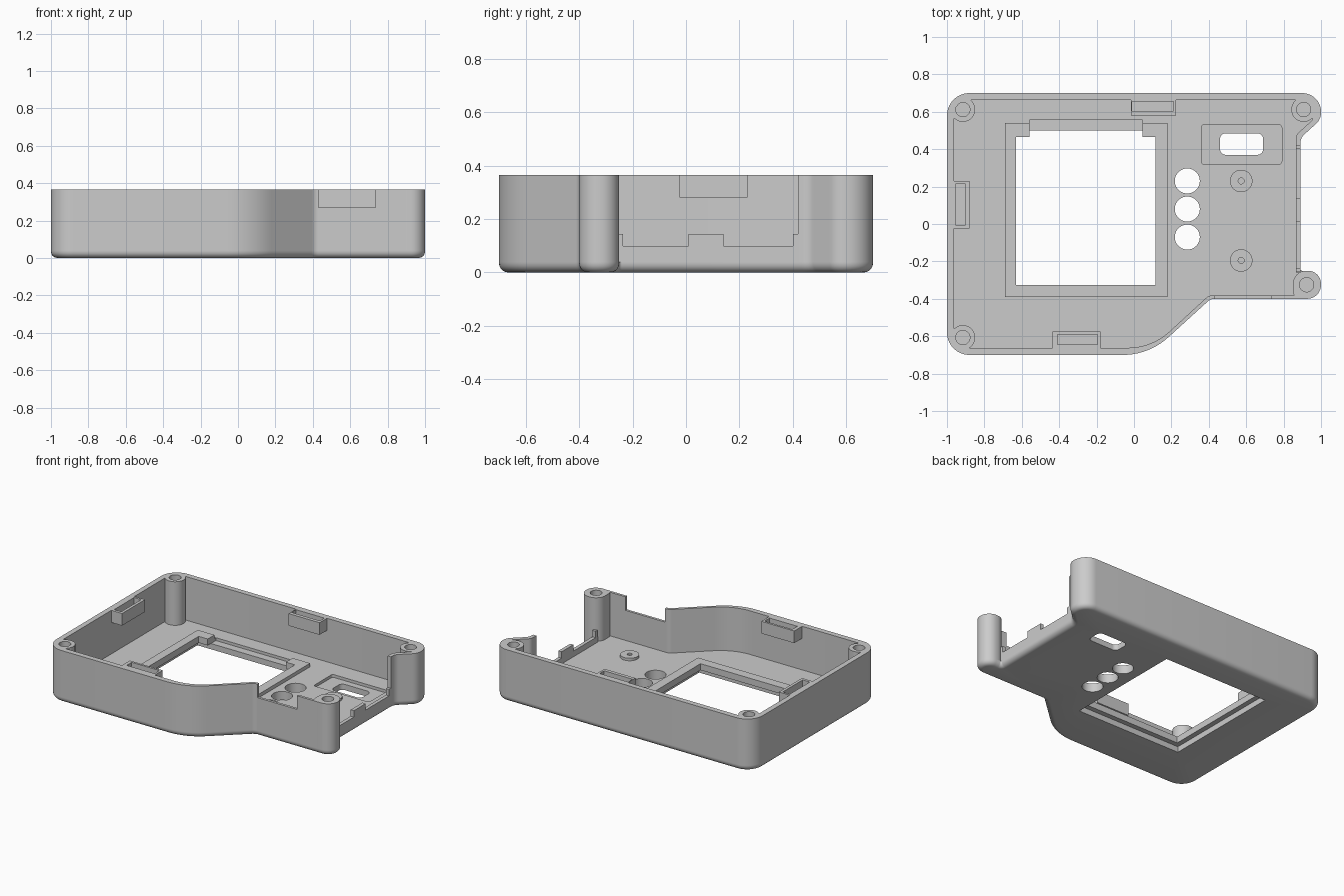
import bpy, bmesh, math
from mathutils import Vector

cube = bpy.data.objects.get("Cube")
if cube:
    bpy.data.objects.remove(cube, do_unlink=True)

grey = bpy.data.materials.new("light_grey")
grey.use_nodes = True
COLOUR = (0.6, 0.6, 0.6, 1)
grey.diffuse_color = COLOUR
grey.node_tree.nodes["Principled BSDF"].inputs["Base Color"].default_value = COLOUR

TOP, FLOOR, SPLIT = 0.365, 0.06, 0.04
parts = []


def rounded(corners, steps=10):
    """Outline from (x, y, radius) corners listed counter-clockwise."""
    pts = []
    for i, (x, y, r) in enumerate(corners):
        p = Vector((x, y))
        if r == 0:
            pts.append(p)
            continue
        a = (Vector(corners[i - 1][:2]) - p).normalized()
        b = (Vector(corners[(i + 1) % len(corners)][:2]) - p).normalized()
        half = a.angle(b) / 2
        centre = p + (a + b).normalized() * (r / math.sin(half))
        start = p + a * (r / math.tan(half)) - centre
        end = p + b * (r / math.tan(half)) - centre
        sweep = math.atan2(start.x * end.y - start.y * end.x, start.dot(end))
        first = math.atan2(start.y, start.x)
        for k in range(steps + 1):
            t = first + sweep * k / steps
            pts.append(centre + Vector((math.cos(t), math.sin(t))) * r)
    return pts


def rect(x0, x1, y0, y1, r=0):
    return rounded([(x0, y0, r), (x1, y0, r), (x1, y1, r), (x0, y1, r)])


def circle(x, y, r, sides=40):
    turn = math.tau / sides
    return [Vector((x + r * math.cos(i * turn), y + r * math.sin(i * turn))) for i in range(sides)]


def inset(pts, d):
    """Move an outline inwards by d with mitred corners."""
    out = []
    for i, p in enumerate(pts):
        e1 = (p - pts[i - 1]).normalized()
        e2 = (pts[(i + 1) % len(pts)] - p).normalized()
        n1, n2 = Vector((-e1.y, e1.x)), Vector((-e2.y, e2.x))
        out.append(p + (n1 + n2) * (d / (1 + n1.dot(n2))))
    return out


def solid(name, layers, holes=(), pocket_floor=None):
    """Solid through (outline, z) layers; holes go through or stop at pocket_floor."""
    bm = bmesh.new()

    def ring(pts, z):
        verts = [bm.verts.new((p.x, p.y, z)) for p in pts]
        edges = [bm.edges.new((v, verts[(i + 1) % len(verts)])) for i, v in enumerate(verts)]
        return verts, edges

    def bridge(low, high):
        for i in range(len(low)):
            j = (i + 1) % len(low)
            bm.faces.new((low[i], low[j], high[j], high[i]))

    def fill(edges):
        bmesh.ops.triangle_fill(bm, use_beauty=True, edges=edges, normal=(0, 0, 1))

    rings = [ring(pts, z) for pts, z in layers]
    for low, high in zip(rings, rings[1:]):
        bridge(low[0], high[0])
    bottom, top = list(rings[0][1]), list(rings[-1][1])
    for pts in holes:
        low = ring(pts, layers[0][1] if pocket_floor is None else pocket_floor)
        high = ring(pts, layers[-1][1])
        bridge(low[0], high[0])
        top += high[1]
        if pocket_floor is None:
            bottom += low[1]
        else:
            fill(low[1])
    fill(bottom)
    fill(top)
    bmesh.ops.recalc_face_normals(bm, faces=bm.faces)
    mesh = bpy.data.meshes.new(name)
    bm.to_mesh(mesh)
    bm.free()
    mesh.materials.append(grey)
    obj = bpy.data.objects.new(name, mesh)
    bpy.context.collection.objects.link(obj)
    parts.append(obj)


def plate(name, outline, z0, z1, holes=(), pocket_floor=None):
    solid(name, [(outline, z0), (outline, z1)], holes, pocket_floor)


# Floor underside with a rounded edge, window rebate, port and button holes
outer = rounded([(-1, -0.7, 0.12), (0.08, -0.7, 0.36), (0.41, -0.4, 0.05), (1, -0.4, 0.074),
                 (1, -0.25, 0.07), (0.89, -0.25, 0.01), (0.89, 0.46, 0.06),
                 (1, 0.56, 0.08), (1, 0.7, 0.1), (-1, 0.7, 0.12)])
R = 0.035
layers = []
for k in range(6):
    a = math.radians(18 * k)
    layers.append((inset(outer, R * (1 - math.sin(a))), R * (1 - math.cos(a))))
buttons = [circle(0.285, y, 0.067) for y in (0.23, 0.08, -0.07)]
solid("floor_underside", layers + [(outer, SPLIT)],
      buttons + [rect(-0.665, 0.15, -0.36, 0.5), rect(0.46, 0.69, 0.37, 0.485, 0.03)])

# Floor top with the window opening, cable slot and port pocket
window = [Vector(p) for p in ((-0.63, -0.325), (0.115, -0.325), (0.115, 0.465), (0.045, 0.465),
                              (0.045, 0.555), (-0.56, 0.555), (-0.56, 0.465), (-0.63, 0.465))]
plate("floor_top", inset(outer, 0.012), SPLIT, FLOOR,
      buttons + [window, rect(0.36, 0.79, 0.32, 0.53, 0.015)])

# Raised frame around the window, open at the cable slot
frame = [Vector(p) for p in ((-0.69, -0.39), (0.18, -0.39), (0.18, 0.54), (0.045, 0.54),
                             (0.045, 0.465), (0.115, 0.465), (0.115, -0.325), (-0.63, -0.325),
                             (-0.63, 0.465), (-0.56, 0.465), (-0.56, 0.54), (-0.69, 0.54))]
plate("window_frame", frame, FLOOR, 0.085)

# Main wall: along the outside, then back along the inside
wall = rounded([(0.89, 0.42, 0), (0.89, 0.46, 0.06), (1, 0.56, 0.08), (1, 0.7, 0.1),
                (-1, 0.7, 0.12), (-1, -0.7, 0.12), (0.08, -0.7, 0.36), (0.41, -0.4, 0.05),
                (0.43, -0.4, 0), (0.43, -0.382, 0), (0.4, -0.382, 0.05), (0.095, -0.662, 0.33),
                (-0.963, -0.662, 0.08), (-0.963, 0.662, 0.08), (0.955, 0.662, 0.03),
                (0.955, 0.557, 0.02), (0.865, 0.475, 0.04), (0.865, 0.42, 0)])
plate("main_wall", wall, SPLIT, TOP)

# Thin front wall with a notch, running into the end post
plate("front_wall_low", rect(0.43, 0.735, -0.4, -0.382), SPLIT, 0.27)
plate("front_wall_high", rect(0.735, 0.9, -0.4, -0.382), SPLIT, TOP)

# Low stepped sill on the open side
plate("side_sill", rect(0.865, 0.89, -0.26, 0.42), SPLIT, 0.1)
for y0, y1 in ((-0.255, -0.235), (0.01, 0.14), (0.4, 0.42)):
    plate("sill_step", rect(0.865, 0.89, y0, y1), 0.1, 0.145)

# Screw posts with blind bores
end_post = rounded([(0.85, -0.4, 0.04), (1, -0.4, 0.074), (1, -0.25, 0.07), (0.85, -0.25, 0.07)])
plate("post_front_left", end_post, SPLIT, TOP, [circle(0.923, -0.325, 0.038)], 0.14)
for name, x, y in (("post_back_right", -0.915, 0.612), ("post_back_left", 0.907, 0.612),
                   ("post_front_right", -0.915, -0.607)):
    plate(name, circle(x, y, 0.066), FLOOR, TOP, [circle(x, y, 0.038)], 0.14)

# Pocketed clip blocks on three walls
for name, block, pocket in (
        ("clip_back", (-0.015, 0.225, 0.58, 0.664), (-0.01, 0.21, 0.605, 0.655)),
        ("clip_right", (-0.965, -0.88, -0.025, 0.23), (-0.955, -0.9, -0.005, 0.215)),
        ("clip_front", (-0.435, -0.18, -0.664, -0.575), (-0.41, -0.195, -0.645, -0.59))):
    plate(name, rect(*block), 0.28, TOP, [rect(*pocket)], 0.3)

# Low standoffs on the floor
for name, y in (("standoff_back", 0.23), ("standoff_front", -0.195)):
    plate(name, circle(0.573, y, 0.06), FLOOR, 0.078, [circle(0.573, y, 0.016, 20)], 0.064)

# Smooth the curves and keep edges sharp
bpy.ops.object.select_all(action='DESELECT')
for obj in parts:
    obj.select_set(True)
bpy.context.view_layer.objects.active = parts[0]
bpy.ops.object.shade_smooth_by_angle(angle=math.radians(30))
